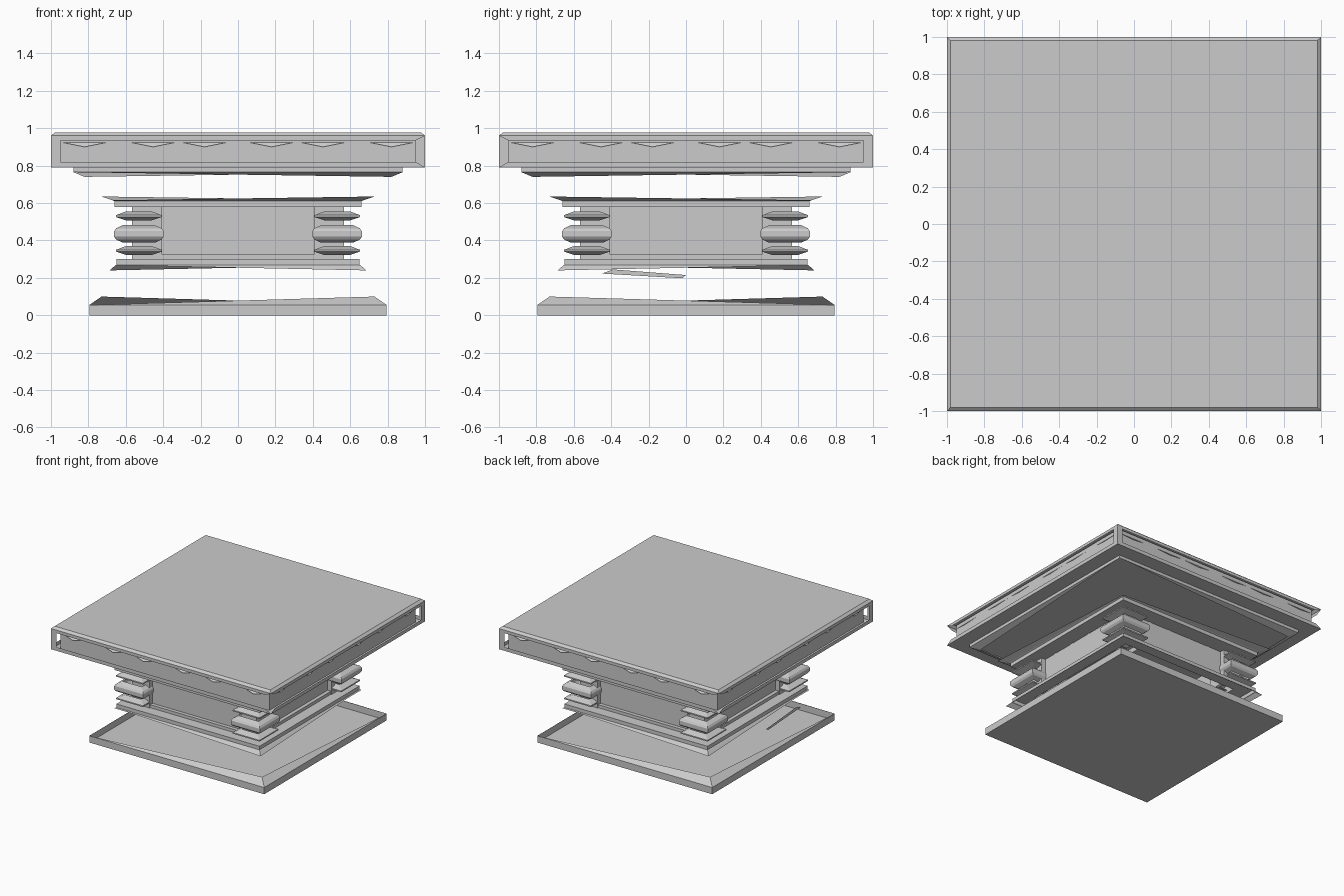
import bpy

if "Cube" in bpy.data.objects:
    bpy.data.objects.remove(bpy.data.objects["Cube"])

# the four sides as (u along side, d outwards) -> (x, y); flag = winding flipped
SIDES = [(lambda u, d: (u, -d), False), (lambda u, d: (d, -u), True),
         (lambda u, d: (-u, d), False), (lambda u, d: (-d, u), True)]


def make(name, verts, faces):
    me = bpy.data.meshes.new(name)
    me.from_pydata(verts, [], faces)
    ob = bpy.data.objects.new(name, me)
    bpy.context.collection.objects.link(ob)
    return ob


def square_loft(name, profile, centre=(0, 0), bottom=False, top=False):
    """Square rings (half width, z) joined from bottom to top."""
    cx, cy = centre
    verts, faces = [], []
    for r, z in profile:
        verts += [(cx + sx * r, cy + sy * r, z)
                  for sx, sy in ((-1, -1), (1, -1), (1, 1), (-1, 1))]
    for k in range(len(profile) - 1):
        for i in range(4):
            a, b = 4 * k + i, 4 * k + (i + 1) % 4
            faces.append((a, b, b + 4, a + 4))
    if bottom:
        faces.append((3, 2, 1, 0))
    if top:
        n = len(verts)
        faces.append((n - 4, n - 3, n - 2, n - 1))
    return make(name, verts, faces)


def on_sides(name, polys):
    """Repeat polygons given as (u, d, z) on all four sides."""
    verts, faces = [], []
    for fn, flip in SIDES:
        for p in polys:
            ids = list(range(len(verts), len(verts) + len(p)))
            verts += [(*fn(u, d), z) for u, d, z in p]
            faces.append(ids[::-1] if flip else ids)
    return make(name, verts, faces)


def half_slope(name, r0, z0, r1, z1):
    """Long triangular sliver: one edge of a square to one corner of another."""
    tri = [(-r0, r0, z0), (r0, r0, z0), (r1, r1, z1)]
    return on_sides(name, [tri if z1 > z0 else tri[::-1]])


# base tray
square_loft("base_tray", [(.795, 0), (.795, .055)], bottom=True)
half_slope("base_slope", .795, .055, .73, .10)

# lower flange
square_loft("lower_flange", [(.66, .265), (.65, .27), (.65, .30), (.53, .30)])
half_slope("lower_flare", .655, .268, .685, .24)

# drum walls with a skirting and tapered grooves
square_loft("drum_wall", [(.53, .30), (.53, .58)])
on_sides("skirting", [
    [(-.41, .56, .30), (.41, .56, .30), (.41, .56, .325), (-.41, .56, .325)],
    [(-.41, .56, .325), (.41, .56, .325), (.41, .53, .325), (-.41, .53, .325)]])
on_sides("grooves", [[(x - .01, .535, .58), (x, .535, .37), (x + .01, .535, .58)]
                     for x in (-.29, -.1, .095, .285)])

# upper flange
square_loft("upper_flange", [(.53, .58), (.66, .58), (.66, .61), (.67, .615)])
half_slope("upper_flare", .67, .615, .73, .635)

# corner posts with stacked collars
for sx in (-1, 1):
    for sy in (-1, 1):
        square_loft("corner_post", [(.08, .30), (.08, .58)], (sx * .487, sy * .487))
        c = (sx * .53, sy * .53)
        for z in (.53, .345):
            square_loft("thin_collar", [(.07, z - .022), (.122, z - .005),
                                        (.122, z + .005), (.07, z + .025)], c)
        square_loft("round_collar", [(.085, .388), (.122, .405), (.132, .42), (.132, .45),
                                     (.122, .465), (.085, .482)], c)

# stepped underside of the slab
square_loft("slab_step", [(.88, .765), (.88, .79)])
half_slope("slab_step_slope", .88, .765, .82, .74)

# top slab: plate, underside, open frame and recessed wall
square_loft("slab_top", [(1, .96), (.98, .977)], top=True)
make("slab_underside", [(-1, -1, .79), (-1, 1, .79), (1, 1, .79), (1, -1, .79)],
     [(0, 1, 2, 3)])
on_sides("slab_frame", [
    [(-1, 1, .79), (1, 1, .79), (.95, 1, .82), (-.95, 1, .82)],
    [(-.95, 1, .935), (.95, 1, .935), (1, 1, .96), (-1, 1, .96)],
    [(-1, 1, .79), (-.95, 1, .82), (-.95, 1, .935), (-1, 1, .96)]])
square_loft("recessed_wall", [(.95, .79), (.95, .96)])

# hanging chevrons inside the recess
on_sides("chevrons", [[(x - .125, .955, .925), (x, .975, .90), (x + .125, .955, .925)]
                      for x in (-.82, -.455, -.18, .18, .455, .82)])

# loose sliver on the left side
make("loose_sliver", [(-.73, -.45, .223), (-.73, -.02, .198),
                      (-.73, 0, .215), (-.73, -.39, .245)], [(0, 3, 2, 1)])
